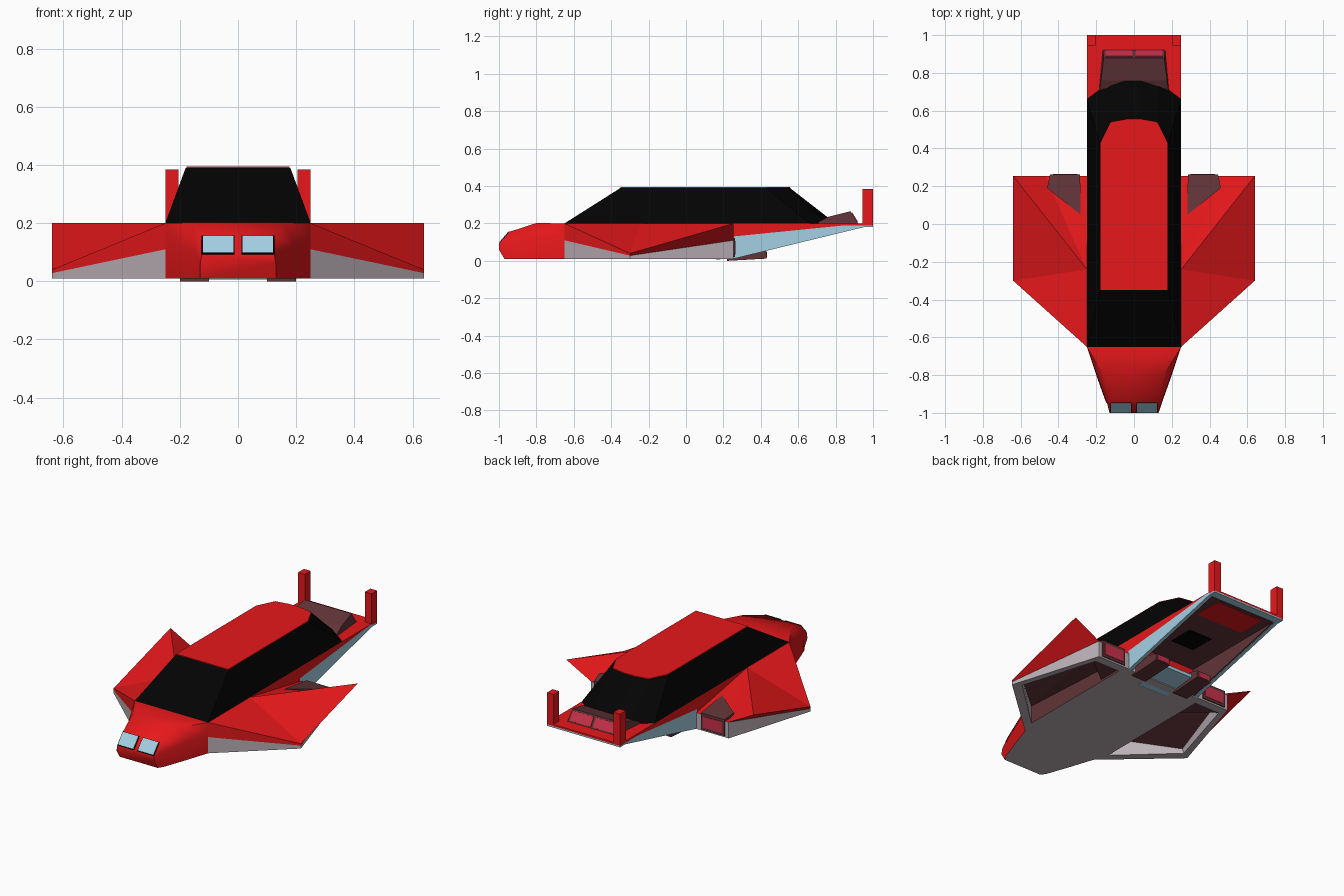
import bpy, bmesh, math

if "Cube" in bpy.data.objects:
    bpy.data.objects.remove(bpy.data.objects["Cube"])


def material(name, rgb):
    m = bpy.data.materials.new(name)
    m.diffuse_color = (*rgb, 1)
    m.use_nodes = True
    m.node_tree.nodes["Principled BSDF"].inputs["Base Color"].default_value = m.diffuse_color
    return m


RED = material("red", (0.8, 0.009, 0.011))
BLACK = material("black", (0.001, 0.001, 0.001))
GREY = material("grey", (0.5, 0.44, 0.47))
BLUE = material("blue", (0.37, 0.63, 0.77))
BROWN = material("brown", (0.12, 0.035, 0.04))
PINK = material("pink", (0.58, 0.03, 0.07))


def make(name, verts, groups, mirror=False):
    """groups: list of (material, faces)"""
    bm = bmesh.new()
    vs = [bm.verts.new(v) for v in verts]
    for i, (_, faces) in enumerate(groups):
        for f in faces:
            bm.faces.new([vs[k] for k in f]).material_index = i
    bmesh.ops.recalc_face_normals(bm, faces=bm.faces)
    me = bpy.data.meshes.new(name)
    bm.to_mesh(me)
    bm.free()
    for m, _ in groups:
        me.materials.append(m)
    ob = bpy.data.objects.new(name, me)
    bpy.context.collection.objects.link(ob)
    if mirror:
        ob.modifiers.new("mirror", 'MIRROR').use_mirror_merge = False
    return ob


def loft(name, rings, mat, mirror=False):
    """Closed solid through equal-sized rings of points"""
    n = len(rings[0])
    faces = [list(range(n)), list(range(n * (len(rings) - 1), n * len(rings)))]
    for r in range(len(rings) - 1):
        for k in range(n):
            a, b = r * n + k, r * n + (k + 1) % n
            faces.append([a, b, b + n, a + n])
    return make(name, [p for r in rings for p in r], [(mat, faces)], mirror)


def prism(name, profile, x0, x1, mat, mirror=False):
    """Side profile (y, z) extruded across x"""
    return loft(name, [[(x, y, z) for y, z in profile] for x in (x0, x1)], mat, mirror)


def box(name, x0, x1, y0, y1, z0, z1, mat, mirror=False):
    return prism(name, [(y0, z0), (y1, z0), (y1, z1), (y0, z1)], x0, x1, mat, mirror)


def both_sides(half):
    """Half outline (x, y) mirrored into a full loop"""
    return half + [(-x, y) for x, y in reversed(half) if x > 0]


# hull
box("hull_upper", -0.25, 0.25, -0.65, 0.25, 0.11, 0.2, RED)
box("hull_lower", -0.25, 0.25, -0.65, 0.25, 0.01, 0.11, GREY)

# smooth tapering nose with flat grey belly
sections = [
    [(0.25, -0.65, 0.01), (0.25, -0.65, 0.14), (0.25, -0.65, 0.2)],
    [(0.20, -0.80, 0.01), (0.197, -0.80, 0.12), (0.16, -0.80, 0.202)],
    [(0.15, -0.94, 0.01), (0.145, -0.94, 0.10), (0.125, -0.945, 0.155)],
    [(0.13, -0.97, 0.01), (0.13, -1.0, 0.06), (0.125, -1.0, 0.09)]]
nose = loft("nose", [s + [(-x, y, z) for x, y, z in reversed(s)] for s in sections], RED)
nose.data.materials.append(GREY)
for p in nose.data.polygons:
    if p.normal.z < -0.9:
        p.material_index = 1
bpy.context.view_layer.objects.active = nose
nose.select_set(True)
bpy.ops.object.shade_smooth_by_angle(angle=math.radians(65))
nose.select_set(False)

# nose windows and their frames
prism("window_frame", [(-0.942, 0.152), (-0.945, 0.158), (-1.0, 0.094), (-0.995, 0.088)],
      0.012, 0.125, BLACK, True)
prism("window", [(-0.945, 0.15), (-0.949, 0.158), (-1.0, 0.099), (-0.993, 0.092)],
      0.016, 0.121, BLUE, True)

# canopy frustum and roof panel
base = both_sides([(0.25, -0.65), (0.25, 0.66), (0.13, 0.75), (0.04, 0.80)])
top = both_sides([(0.18, -0.35), (0.18, 0.43), (0.125, 0.54), (0.04, 0.555)])
loft("canopy", [[(x, y, 0.2) for x, y in base], [(x, y, 0.39) for x, y in top]], BLACK)
loft("roof_panel", [[(x * 0.985, y, z) for x, y in top] for z in (0.385, 0.395)], RED)

# wings: overhanging raised rear tips, low front tips, hollow underside
wing = [
    (0.25, -0.65, 0.2), (0.64, -0.3, 0.04), (0.64, 0.255, 0.2), (0.25, -0.24, 0.2),
    (0.25, 0.255, 0.11), (0.25, -0.65, 0.11), (0.64, -0.3, 0.028), (0.47, 0.255, 0.11),
    (0.25, -0.65, 0.01), (0.64, -0.3, 0.01), (0.47, 0.255, 0.01), (0.25, 0.255, 0.01),
    (0.28, -0.56, 0.01), (0.59, -0.27, 0.01), (0.45, 0.2, 0.01), (0.28, 0.2, 0.01),
    (0.28, -0.56, 0.12), (0.58, -0.27, 0.035), (0.45, 0.2, 0.09), (0.28, 0.2, 0.08)]
make("wing", wing, [
    (RED, [(0, 1, 3), (1, 2, 3), (3, 2, 7), (3, 7, 4), (0, 5, 6, 1), (1, 6, 7, 2),
           (0, 3, 4, 11, 8, 5)]),
    (GREY, [(5, 8, 9, 6), (6, 9, 10, 7), (7, 10, 11, 4)]
     + [(8 + k, 8 + (k + 1) % 4, 12 + (k + 1) % 4, 12 + k) for k in range(4)]
     + [(12, 13, 17, 16), (13, 14, 18, 17)]),
    (BROWN, [(14, 15, 19, 18), (15, 12, 16, 19), (16, 17, 18), (16, 18, 19)])], True)

# wing engines with glowing outlets
plan = [(0.283, 0.05), (0.46, 0.19), (0.445, 0.262), (0.285, 0.262)]
tops = [0.149, 0.14, 0.122, 0.122]
loft("wing_engine", [[(x, y, 0.02) for x, y in plan],
                     [(x, y, z) for (x, y), z in zip(plan, tops)]], BROWN, True)
box("wing_engine_glow", 0.30, 0.43, 0.25, 0.265, 0.035, 0.105, PINK, True)

# tail: deck, side walls with a blue lower strip, dark lining, end bar
box("tail_deck", -0.25, 0.25, 0.25, 1.0, 0.188, 0.2, RED)
prism("tail_side_upper", [(0.25, 0.13), (0.25, 0.2), (0.95, 0.2)], 0.23, 0.25, RED, True)
prism("tail_side_lower", [(0.25, 0.01), (0.25, 0.13), (0.95, 0.2), (0.95, 0.18)],
      0.23, 0.25, BLUE, True)
prism("tail_lining", [(0.25, 0.015), (0.25, 0.19), (0.94, 0.19), (0.94, 0.182)],
      0.222, 0.23, BROWN, True)
box("tail_ceiling", -0.23, 0.23, 0.25, 0.94, 0.184, 0.188, BROWN)
box("tail_ceiling_panel", -0.16, 0.16, 0.74, 0.92, 0.182, 0.186, RED)
box("tail_vent", -0.08, 0.08, 0.42, 0.58, 0.181, 0.186, BLACK)
box("tail_end_bar", -0.25, 0.25, 0.95, 1.0, 0.18, 0.19, BLUE)

# belly ramp between two small engines
prism("belly_ramp", [(0.16, 0.006), (0.38, 0.03), (0.38, 0.05), (0.16, 0.05)], -0.1, 0.1, BLUE)
prism("belly_engine", [(0.22, 0.0), (0.43, 0.012), (0.43, 0.055), (0.22, 0.1)],
      0.10, 0.20, BROWN, True)
box("belly_engine_glow", 0.112, 0.188, 0.425, 0.433, 0.018, 0.048, PINK, True)

# top engine hood with two glowing outlets
hood = [(0.70, 0.2, 0.185), (0.72, 0.215, 0.18), (0.76, 0.235, 0.175),
        (0.88, 0.265, 0.16), (0.92, 0.2, 0.165)]
loft("engine_hood", [[(s * x, y, z) for y, z, x in hood] for s in (-1, 1)], BROWN)
prism("engine_hood_glow", [(0.884, 0.256), (0.889, 0.258), (0.920, 0.208), (0.915, 0.205)],
      0.008, 0.15, PINK, True)

# tail posts
box("tail_post", 0.205, 0.25, 0.945, 1.0, 0.2, 0.385, RED, True)
